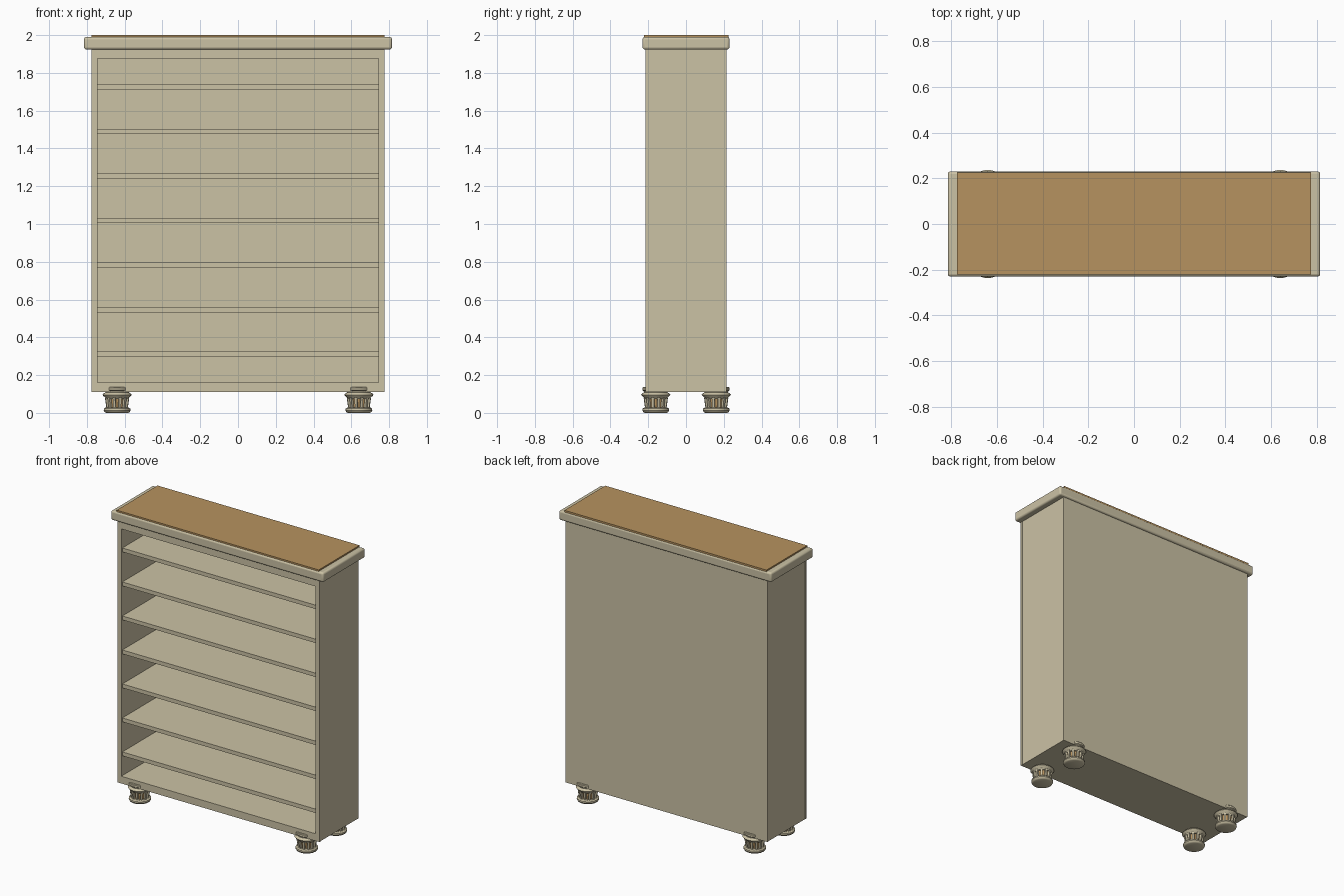
import bpy, bmesh, math
from mathutils import Matrix

if "Cube" in bpy.data.objects:
    bpy.data.objects.remove(bpy.data.objects["Cube"], do_unlink=True)


def make_material(name, rgb):
    mat = bpy.data.materials.new(name)
    mat.use_nodes = True
    color = (*rgb, 1)
    mat.diffuse_color = color
    mat.node_tree.nodes["Principled BSDF"].inputs["Base Color"].default_value = color
    return mat


cream = make_material("cream paint", (0.60, 0.54, 0.375))
wood = make_material("tan wood", (0.47, 0.29, 0.115))


def finish(name, bm, mat):
    bmesh.ops.recalc_face_normals(bm, faces=bm.faces)
    mesh = bpy.data.meshes.new(name)
    bm.to_mesh(mesh)
    bm.free()
    mesh.materials.append(mat)
    obj = bpy.data.objects.new(name, mesh)
    bpy.context.collection.objects.link(obj)
    return obj


def box(name, low, high, mat, bevel=0, segments=3):
    bm = bmesh.new()
    size = [b - a for a, b in zip(low, high)]
    mid = [(a + b) / 2 for a, b in zip(low, high)]
    bmesh.ops.create_cube(bm, size=1, matrix=Matrix.Translation(mid) @ Matrix.Diagonal((*size, 1)))
    obj = finish(name, bm, mat)
    if bevel:
        mod = obj.modifiers.new("rounded edges", "BEVEL")
        mod.width = bevel
        mod.segments = segments
        smooth(obj)
    return obj


def smooth(obj):
    bpy.ops.object.select_all(action="DESELECT")
    obj.select_set(True)
    bpy.context.view_layer.objects.active = obj
    bpy.ops.object.shade_smooth_by_angle(angle=math.radians(35))


def lathe(name, profile, mat, x, y, steps=24):
    bm = bmesh.new()
    verts = [bm.verts.new((r, 0, z)) for r, z in profile]
    edges = [bm.edges.new(pair) for pair in zip(verts, verts[1:])]
    bmesh.ops.spin(bm, geom=verts + edges, cent=(0, 0, 0), axis=(0, 0, 1),
                   angle=math.tau, steps=steps)
    bmesh.ops.remove_doubles(bm, verts=bm.verts, dist=0.0001)
    bmesh.ops.translate(bm, verts=bm.verts, vec=(x, y, 0))
    obj = finish(name, bm, mat)
    smooth(obj)
    return obj


# Carcass
HALF, INNER = 0.775, 0.745
FRONT, BACK = -0.215, 0.215
BOTTOM, TOP = 0.11, 1.93
for side, sign in (("left", 1), ("right", -1)):
    xs = sorted((sign * INNER, sign * (HALF - 0.002)))
    box(side + "_side_panel", (xs[0], -0.2, BOTTOM), (xs[1], 0.205, TOP), cream)
    xs = sorted((sign * INNER, sign * HALF))
    box(side + "_front_stile", (xs[0], FRONT, BOTTOM), (xs[1], -0.2, TOP), cream)
box("back_panel", (-HALF, 0.203, BOTTOM), (HALF, BACK, TOP), cream)
box("bottom_board", (-INNER, FRONT, BOTTOM), (INNER, 0.205, 0.16), cream)
box("top_rail", (-INNER, FRONT, 1.875), (INNER, 0.205, TOP), cream)

# Shelves
for i in range(7):
    z = 0.297 + i * 0.2357
    box(f"shelf_{i + 1}", (-INNER, -0.203, z), (INNER, 0.204, z + 0.027), cream)

# Rounded top slab with a wooden inlay
box("top_slab", (-0.815, -0.23, 1.924), (0.815, 0.23, 1.99), cream, bevel=0.012)
box("top_inlay", (-HALF, -0.222, 1.98), (HALF, 0.225, 2.0), wood)

# Turned feet with small upright ribs around a core
base = [(0, 0), (0.058, 0), (0.066, 0.004), (0.071, 0.013), (0.070, 0.022),
        (0.062, 0.028), (0, 0.03)]
collar = [(0, 0.072), (0.058, 0.074), (0.064, 0.082), (0.073, 0.09), (0.077, 0.096),
          (0.073, 0.102), (0.062, 0.108), (0.064, 0.115), (0.071, 0.12),
          (0.071, 0.133), (0.068, 0.136), (0, 0.136)]
core = [(0, 0.02), (0.045, 0.02), (0.049, 0.09), (0, 0.09)]
RIBS = 12
for depth, y in (("front", -0.16), ("back", 0.16)):
    for side, x in (("left", 0.64), ("right", -0.64)):
        name = f"{depth}_{side}_foot"
        lathe(name + "_base", base, cream, x, y)
        lathe(name + "_collar", collar, cream, x, y)
        lathe(name + "_core", core, wood, x, y)
        bm = bmesh.new()
        for i in range(RIBS):
            turn = Matrix.Rotation(math.tau * (i + 0.5) / RIBS, 4, "Z")
            lean = Matrix.Rotation(math.radians(8), 4, "Y")
            place = Matrix.Translation((x, y, 0.053)) @ turn @ Matrix.Translation((0.054, 0, 0))
            bmesh.ops.create_cube(bm, size=1, matrix=place @ lean @ Matrix.Diagonal((0.014, 0.013, 0.056, 1)))
        finish(name + "_ribs", bm, cream)
